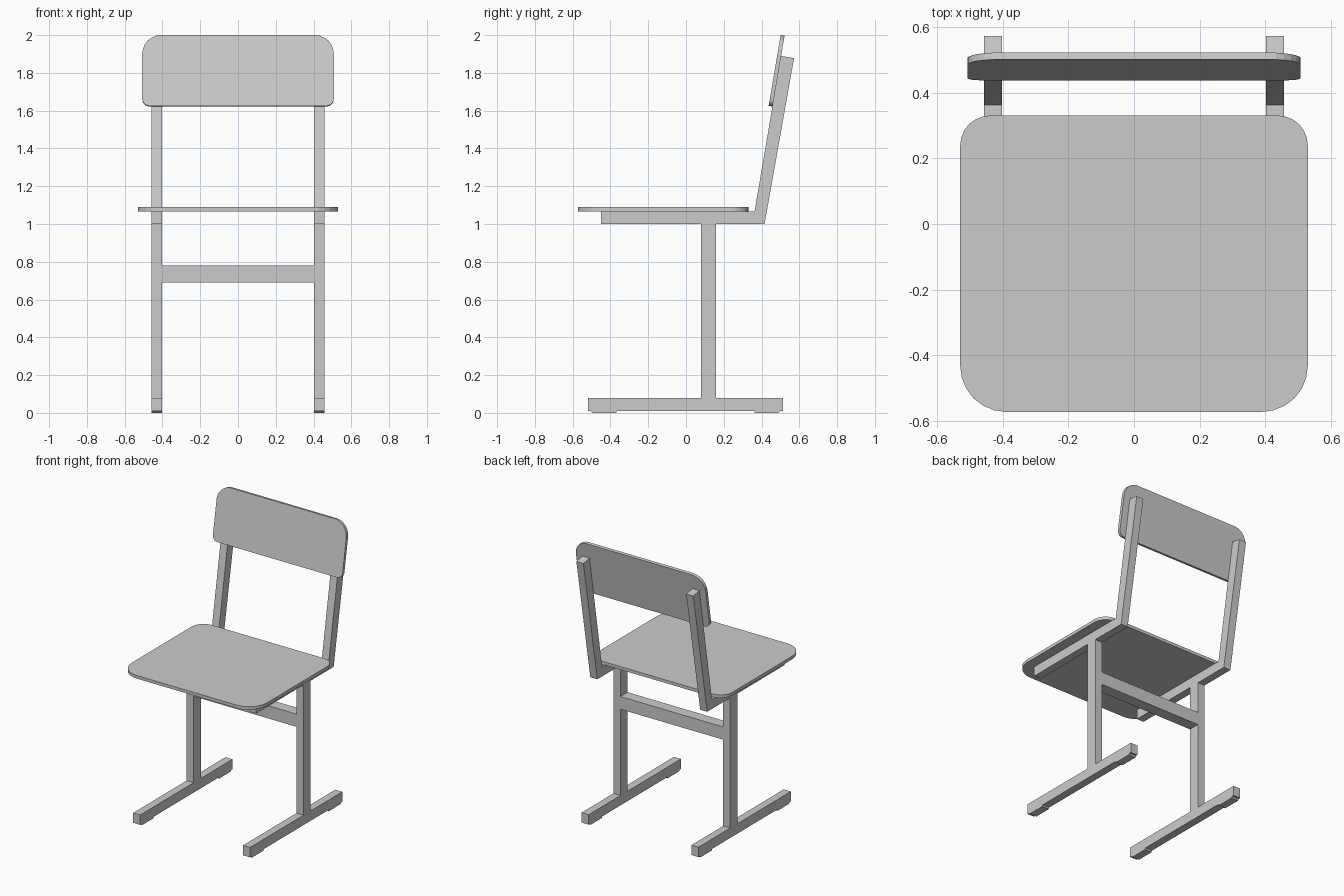
import bpy, bmesh, math
from mathutils import Matrix, Vector

if "Cube" in bpy.data.objects:
    bpy.data.objects.remove(bpy.data.objects["Cube"])


def prism(name, outline, depth, matrix):
    """Extrude a 2D outline along local z by depth, then place it with matrix."""
    bm = bmesh.new()
    face = bm.faces.new([bm.verts.new((u, v, 0)) for u, v in outline])
    ext = bmesh.ops.extrude_face_region(bm, geom=[face])
    verts = [g for g in ext["geom"] if isinstance(g, bmesh.types.BMVert)]
    bmesh.ops.translate(bm, verts=verts, vec=(0, 0, depth))
    bmesh.ops.transform(bm, matrix=matrix, verts=bm.verts)
    bmesh.ops.recalc_face_normals(bm, faces=bm.faces)
    mesh = bpy.data.meshes.new(name)
    bm.to_mesh(mesh)
    bm.free()
    obj = bpy.data.objects.new(name, mesh)
    bpy.context.collection.objects.link(obj)
    return obj


def rect(u0, u1, v0, v1):
    return [(u0, v0), (u1, v0), (u1, v1), (u0, v1)]


def rounded(half, v0, v1, r_low, r_high, seg=6):
    """Rectangle outline with separate lower and upper corner radii."""
    corners = [(half - r_low, v0 + r_low, r_low, -90), (half - r_high, v1 - r_high, r_high, 0),
               (r_high - half, v1 - r_high, r_high, 90), (r_low - half, v0 + r_low, r_low, 180)]
    pts = []
    for cu, cv, r, start in corners:
        for i in range(seg + 1):
            a = math.radians(start + 90 * i / seg)
            pts.append((cu + r * math.cos(a), cv + r * math.sin(a)))
    return pts


X_IN, X_OUT = 0.402, 0.457
WIDTH = X_OUT - X_IN


def side_frame(x):
    """Local (u, v, w) -> world (x + w, u, v)."""
    return Matrix(((0, 0, 1, x), (1, 0, 0, 0), (0, 1, 0, 0), (0, 0, 0, 1)))


# Side frames: feet, pads, uprights, bent seat and back rails
profiles = {
    "foot_bar": rect(-0.518, 0.513, 0.01, 0.08),
    "front_pad": [(-0.505, 0.01), (-0.495, 0), (-0.37, 0), (-0.365, 0.01)],
    "rear_pad": [(0.36, 0.01), (0.365, 0), (0.49, 0), (0.50, 0.01)],
    "upright": rect(0.079, 0.159, 0.08, 1.0),
    "seat_back_rail": [(-0.45, 1.0), (0.416, 1.0), (0.572, 1.878),
                       (0.503, 1.89), (0.363, 1.067), (-0.45, 1.067)],
}
for side, x in (("left", -X_OUT), ("right", X_IN)):
    for part, outline in profiles.items():
        prism(f"{side}_{part}", outline, WIDTH, side_frame(x))

# Cross bar between the uprights
prism("cross_bar", rect(0.079, 0.159, 0.69, 0.78), 2 * X_IN, side_frame(-X_IN))

# Seat panel
prism("seat", rounded(0.529, -0.572, 0.33, 0.14, 0.09), 0.022,
      Matrix.Translation((0, 0, 1.067)))

# Backrest panel lying on the leaning rails
tilt = math.atan2(1.89 - 1.067, 0.503 - 0.363)
base = Vector((0, 0.4375, 1.6255))
place = Matrix.Translation(base) @ Matrix.Rotation(tilt, 4, 'X')
length = (2.0 - base.z) / math.sin(tilt)
prism("backrest", rounded(0.507, 0, length, 0.04, 0.1), -0.021, place)
